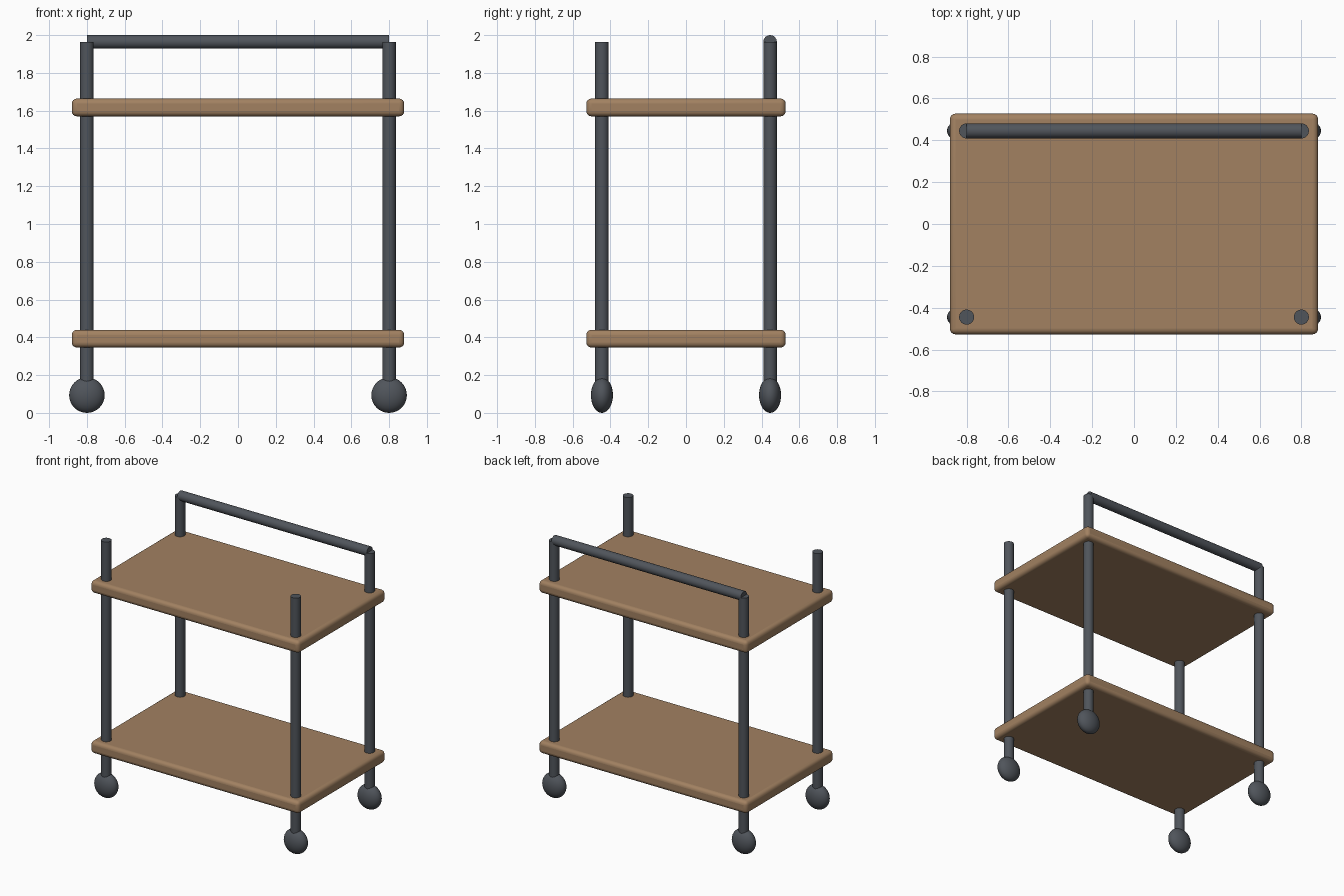
import bpy
import math

cube = bpy.data.objects.get("Cube")
if cube:
    bpy.data.objects.remove(cube, do_unlink=True)


def make_material(name, rgb):
    mat = bpy.data.materials.new(name)
    mat.use_nodes = True
    color = (*rgb, 1.0)
    mat.diffuse_color = color
    mat.node_tree.nodes["Principled BSDF"].inputs["Base Color"].default_value = color
    return mat


wood = make_material("warm wood", (0.36, 0.22, 0.12))
metal = make_material("dark metal", (0.08, 0.09, 0.105))

POST_X, POST_Y = 0.8, 0.445
TUBE_RADIUS = 0.036
RAIL_Z = 2.0 - TUBE_RADIUS
WHEEL_RADIUS = 0.094


def finish(name, mat):
    obj = bpy.context.object
    obj.name = name
    obj.data.name = name
    obj.data.materials.append(mat)
    bpy.ops.object.shade_smooth_by_angle(angle=math.radians(40))
    return obj


def tube(name, length, location, rotation=(0, 0, 0)):
    bpy.ops.mesh.primitive_cylinder_add(vertices=24, radius=TUBE_RADIUS, depth=length,
                                        location=location, rotation=rotation)
    return finish(name, metal)


def shelf(name, z):
    bpy.ops.mesh.primitive_cube_add(size=1, location=(0, 0, z))
    bpy.context.object.scale = (1.76, 1.055, 0.094)
    bpy.ops.object.transform_apply(location=False, rotation=False, scale=True)
    obj = finish(name, wood)
    bevel = obj.modifiers.new("rounded edges", "BEVEL")
    bevel.width = 0.027
    bevel.segments = 4


# Shelves
shelf("lower_shelf", 0.393)
shelf("upper_shelf", 1.617)

# Corner posts, each on a flattened round wheel
post_bottom = 0.15
for side, x in (("left", POST_X), ("right", -POST_X)):
    for end, y in (("front", -POST_Y), ("back", POST_Y)):
        tube(f"{end}_{side}_post", RAIL_Z - post_bottom, (x, y, (RAIL_Z + post_bottom) / 2))
        bpy.ops.mesh.primitive_uv_sphere_add(segments=32, ring_count=16, radius=WHEEL_RADIUS,
                                             location=(x, y, WHEEL_RADIUS))
        bpy.context.object.scale.y = 0.62
        bpy.ops.object.transform_apply(location=False, rotation=False, scale=True)
        finish(f"{end}_{side}_wheel", metal)

# Push handle between the back posts
tube("push_handle", 2 * POST_X, (0, POST_Y, RAIL_Z), (0, math.pi / 2, 0))
